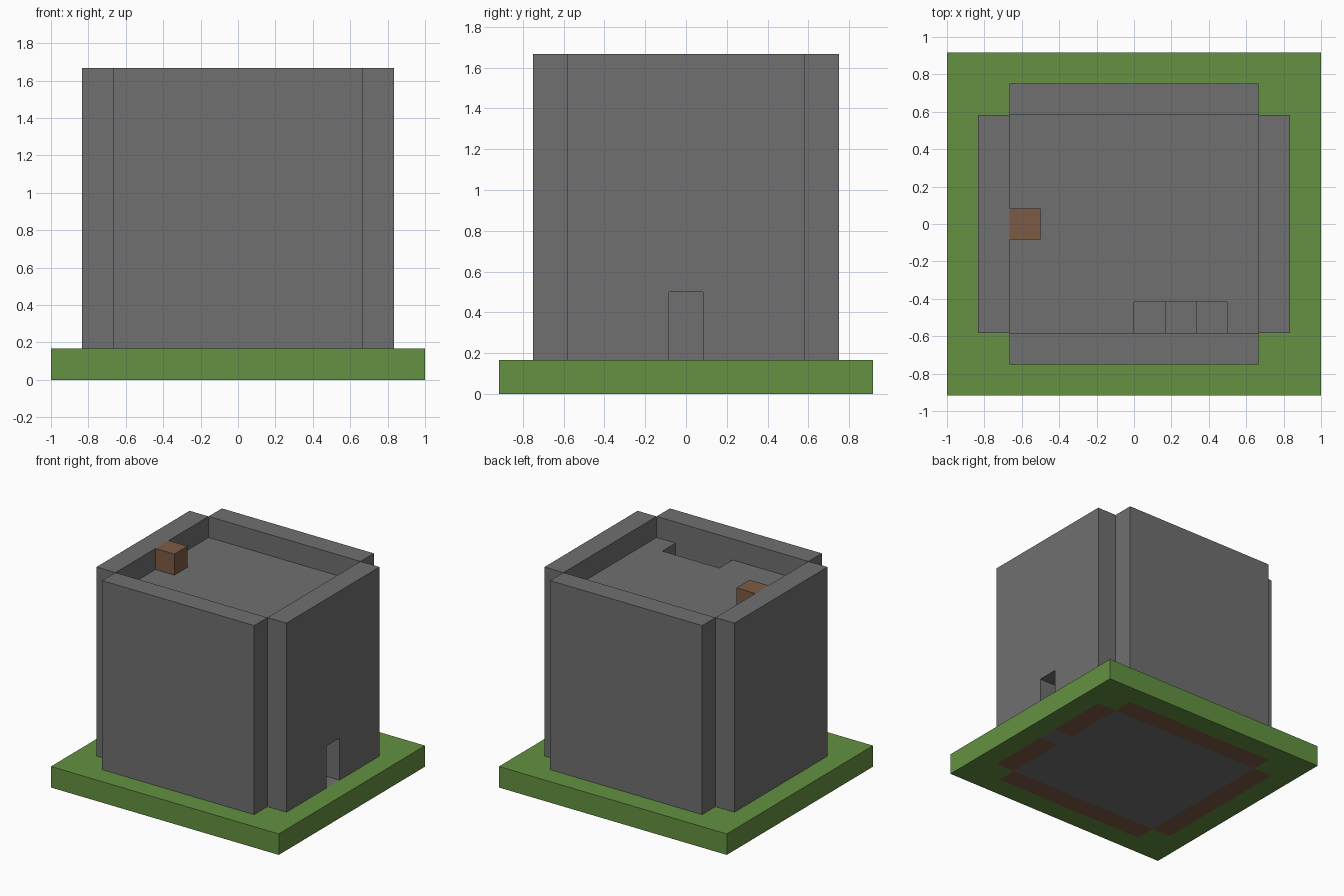
import bpy
import bmesh
from mathutils import Vector

U = 1 / 6  # one block

cube = bpy.data.objects.get("Cube")
if cube:
    bpy.data.objects.remove(cube, do_unlink=True)


def material(name, rgb):
    mat = bpy.data.materials.new(name)
    mat.use_nodes = True
    mat.diffuse_color = (*rgb, 1)
    bsdf = next(n for n in mat.node_tree.nodes if n.type == 'BSDF_PRINCIPLED')
    bsdf.inputs["Base Color"].default_value = (*rgb, 1)
    return mat


STONE = material("grey stone", (0.16, 0.16, 0.16))
GRASS = material("grass green", (0.125, 0.283, 0.052))
EARTH = material("earth brown", (0.205, 0.105, 0.058))


def finish(name, bm, *mats):
    bmesh.ops.recalc_face_normals(bm, faces=bm.faces)
    bmesh.ops.scale(bm, vec=(U, U, U), verts=bm.verts)
    mesh = bpy.data.meshes.new(name)
    bm.to_mesh(mesh)
    bm.free()
    for mat in mats:
        mesh.materials.append(mat)
    obj = bpy.data.objects.new(name, mesh)
    bpy.context.collection.objects.link(obj)
    return obj


def prism(name, outline, low, high, mat, along_x=False):
    """Extrude a flat outline (in blocks) along z, or along x for yz outlines."""
    bm = bmesh.new()
    place = (lambda a, b: (low, a, b)) if along_x else (lambda a, b: (a, b, low))
    face = bm.faces.new([bm.verts.new(place(a, b)) for a, b in outline])
    moved = bmesh.ops.extrude_face_region(bm, geom=[face])["geom"]
    depth = high - low
    shift = Vector((depth, 0, 0)) if along_x else Vector((0, 0, depth))
    bmesh.ops.translate(bm, vec=shift,
                        verts=[v for v in moved if isinstance(v, bmesh.types.BMVert)])
    return finish(name, bm, mat)


def rect(a0, a1, b0, b1):
    return [(a0, b0), (a1, b0), (a1, b1), (a0, b1)]


# Ground slab: grass outside, earth under the walls, stone floor and doorstep
def ground_index(c):
    x, y = abs(c.x), abs(c.y)
    if (x < 4 and y < 3.5) or (4 < c.x < 5 and y < 0.5):
        return 1
    if (x < 5 and y < 3.5) or (x < 4 and y < 4.5):
        return 2
    return 0


bm = bmesh.new()
bmesh.ops.create_grid(bm, x_segments=12, y_segments=11, size=1)
bmesh.ops.scale(bm, vec=(6, 5.5, 1), verts=bm.verts)
top = bmesh.ops.extrude_face_region(bm, geom=bm.faces[:], use_keep_orig=True)["geom"]
bmesh.ops.translate(bm, vec=(0, 0, 1),
                    verts=[v for v in top if isinstance(v, bmesh.types.BMVert)])
bmesh.ops.recalc_face_normals(bm, faces=bm.faces)
for f in bm.faces:
    f.material_index = ground_index(f.calc_center_median())
finish("ground", bm, GRASS, STONE, EARTH)

# Front and back walls
for name, y in (("front_wall", -4.5), ("back_wall", 3.5)):
    prism(name, rect(-4, 4, y, y + 1), 1, 10, STONE)

# Side walls, with a doorway on the left
prism("right_wall", rect(-3.5, 3.5, 1, 10), -5, -4, STONE, along_x=True)
doorway = [(-3.5, 1), (-0.5, 1), (-0.5, 3), (0.5, 3), (0.5, 1),
           (3.5, 1), (3.5, 10), (-3.5, 10)]
prism("left_wall", doorway, 4, 5, STONE, along_x=True)

# Sunken roof with a stair opening
opening = [(-4, -3.5), (0, -3.5), (0, -2.5), (3, -2.5), (3, -3.5),
           (4, -3.5), (4, 3.5), (-4, 3.5)]
prism("roof", opening, 8, 9, STONE)

# Inner stair climbing to the roof
for i in range(7):
    prism(f"stair_step_{i + 1}", rect(i - 4, i - 3, -3.5, -2.5), i + 1, i + 2, STONE)

# Block on the roof
prism("roof_block", rect(-4, -3, -0.5, 0.5), 9, 10, EARTH)
